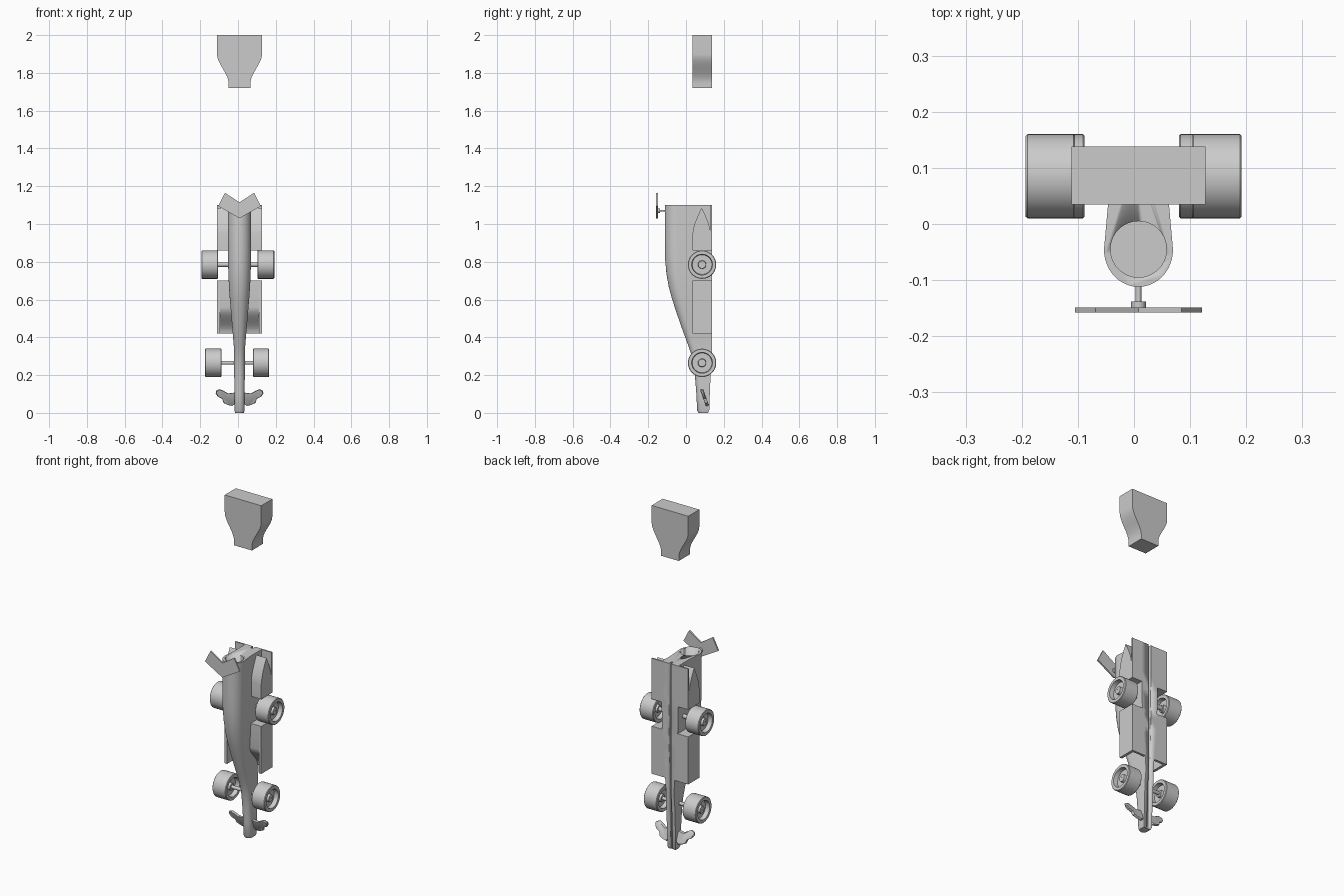
import bpy, bmesh, math
from mathutils import Vector

if "Cube" in bpy.data.objects:
    bpy.data.objects.remove(bpy.data.objects["Cube"])

CX = 0.008          # car centre line
AY = 0.085          # axle height


def finish(name, bm, angle=35):
    bmesh.ops.remove_doubles(bm, verts=bm.verts, dist=1e-6)
    bmesh.ops.recalc_face_normals(bm, faces=bm.faces)
    me = bpy.data.meshes.new(name)
    bm.to_mesh(me)
    bm.free()
    ob = bpy.data.objects.new(name, me)
    bpy.context.collection.objects.link(ob)
    bpy.ops.object.select_all(action='DESELECT')
    ob.select_set(True)
    bpy.context.view_layer.objects.active = ob
    bpy.ops.object.shade_smooth_by_angle(angle=math.radians(angle))
    return ob


def loft(name, rings, closed=False, caps=True):
    bm = bmesh.new()
    vs = [[bm.verts.new(p) for p in r] for r in rings]
    n = len(vs[0])
    pairs = list(zip(vs, vs[1:])) + ([(vs[-1], vs[0])] if closed else [])
    for a, b in pairs:
        for i in range(n):
            bm.faces.new((a[i], a[(i + 1) % n], b[(i + 1) % n], b[i]))
    if caps and not closed:
        bm.faces.new(vs[0])
        bm.faces.new(vs[-1])
    return finish(name, bm)


def prism_x(name, yz, x0, x1):
    return loft(name, [[(x, y, z) for y, z in yz] for x in (x0, x1)])


def prism_y(name, xz, y0, y1):
    return loft(name, [[(x, y, z) for x, z in xz] for y in (y0, y1)])


def box(name, x0, x1, y0, y1, z0, z1):
    return prism_x(name, [(y0, z0), (y1, z0), (y1, z1), (y0, z1)], x0, x1)


def cyl(name, axis, c, r, a, b, n=40):
    rings = []
    for t in (a, b):
        ring = []
        for i in range(n):
            u, v = r * math.cos(math.tau * i / n), r * math.sin(math.tau * i / n)
            ring.append({'x': (t, c[0] + u, c[1] + v),
                         'y': (c[0] + u, t, c[1] + v),
                         'z': (c[0] + u, c[1] + v, t)}[axis])
        rings.append(ring)
    return loft(name, rings)


def cut(ob, cutter):
    m = ob.modifiers.new("cut", 'BOOLEAN')
    m.operation = 'DIFFERENCE'
    m.solver = 'EXACT'
    m.object = cutter
    cutter.hide_render = True
    cutter.hide_viewport = True
    cutter.display_type = 'WIRE'


def scurve(p, q, n=10):
    # first coordinate eases from p to q while the second is linear
    out = []
    for i in range(n + 1):
        t = i / n
        s = t * t * (3 - 2 * t)
        out.append((p[0] + (q[0] - p[0]) * s, p[1] + (q[1] - p[1]) * t))
    return out


# central hull: z, half width, top y, bottom y
stations = [(0.0, .023, .066, .117), (.012, .027, .059, .123), (.1, .027, .055, .126),
            (.2, .028, .047, .130), (.28, .028, .036, .134), (.34, .029, .018, .138),
            (.40, .034, -.004, .138), (.46, .039, -.026, .138), (.53, .045, -.050, .138),
            (.60, .051, -.073, .138), (.67, .056, -.092, .138), (.74, .059, -.104, .138),
            (.82, .061, -.111, .138), (.92, .0615, -.112, .138), (1.1, .0615, -.112, .138)]
rings = []
for z, w, yt, yb in stations:
    yc = yt + w * 1.08
    ring = [(CX + w * math.cos(math.pi * i / 24), yc + (yt - yc) * math.sin(math.pi * i / 24), z)
            for i in range(25)]
    k = 0.88 if z > .3 else 1
    ym = yc + (yb - yc) * .45
    ring += [(CX - w * k, ym, z), (CX - w * k, yb, z), (CX + w * k, yb, z), (CX + w * k, ym, z)]
    rings.append(ring)
hull = loft("hull", rings)
cut(hull, cyl("cartridge_bore_cutter", 'z', (CX, -.045), .05, .81, 1.2))
cut(hull, box("floor_groove_cutter", CX - .007, CX + .007, .115, .2, -.1, 1.2))

# side pods
for s, side in ((-1, "left"), (1, "right")):
    def X(d):
        return CX + s * d
    # front pod: floor, outer wall and scooped intake
    box(side + "_pod_floor", X(.03), X(.119), .124, .138, .42, .70)
    box(side + "_pod_wall", X(.103), X(.119), .035, .138, .42, .70)
    prism_x(side + "_pod_scoop", scurve((.124, .42), (.035, .56)) + [(.035, .70), (.124, .70)],
            X(.03), X(.103))
    # rear pod: floor plate and pointed tail
    box(side + "_rear_floor", X(.03), X(.119), .130, .138, .86, 1.1)
    arch = [(.035, .86), (.035, .95)]
    for i in range(1, 9):
        t = i / 8
        arch.append((.035 + .048 * t ** 1.5, .95 + .135 * t))
    arch += [(.166 - y, z) for y, z in arch[-2::-1]]
    prism_x(side + "_rear_pod", arch, X(.03), X(.119))

    # front wing half, tilted aerofoil with leaf outline
    leaf = [(.02, .05), (.038, .037), (.062, .042), (.085, .053), (.092, .075), (.115, .086),
            (.126, .103), (.125, .118), (.105, .126), (.085, .117), (.06, .103), (.02, .108)]
    cz = [sum(p[i] for p in leaf) / len(leaf) for i in (0, 1)]
    wr = []
    for off, sc in ((-.009, .9), (-.004, 1), (.004, 1), (.009, .9)):
        wr.append([(X(cz[0] + (a - cz[0]) * sc), .111 - (b - .04) * .32 + off,
                    cz[1] + (b - cz[1]) * sc) for a, b in leaf])
    loft(side + "_front_wing", wr)


# wheels: lathed tyre with recessed faces
def wheel(name, x0, x1, z):
    m = (x0 + x1) / 2
    prof = [(x0, .055), (x0, .072), (x0 + .003, .075), (x1 - .003, .075), (x1, .072), (x1, .055),
            (x1 - .025, .052), (x1 - .025, .022), (x1 - .01, .020), (x1 - .01, .004),
            (x0 + .01, .004), (x0 + .01, .020), (x0 + .025, .022), (x0 + .025, .052)]
    n = 48
    loft(name, [[(x, AY + r * math.cos(math.tau * i / n), z + r * math.sin(math.tau * i / n))
                 for x, r in prof] for i in range(n)], closed=True)


wheel("left_front_wheel", -.175, -.088, .265)
wheel("right_front_wheel", .080, .165, .265)
wheel("left_rear_wheel", -.193, -.105, .785)
wheel("right_rear_wheel", .103, .192, .785)
cyl("front_axle", 'x', (AY, .265), .010, -.163, .153, 20)
cyl("rear_axle", 'x', (AY, .785), .012, -.181, .180, 20)

# rear wing: chevron plate on a strut
half = [(.113, 1.095), (.077, 1.165)]
chevron = ([(CX, 1.03)] + [(CX + x, z) for x, z in half] + [(CX, 1.115)]
           + [(CX - x, z) for x, z in half[::-1]])
prism_y("rear_wing", chevron, -.158, -.149)
cyl("rear_wing_strut", 'y', (CX, 1.07), .005, -.150, -.100, 16)
cyl("rear_wing_mount", 'y', (CX, 1.07), .013, -.150, -.138, 24)

# loose bottle-shaped block above the car
edge = [(.058, 1.72)] + scurve((.058, 1.745), (.119, 1.90), 14) + [(.119, 2.0)]
prism_y("loose_block", [(CX + x, z) for x, z in edge] + [(CX - x, z) for x, z in edge[::-1]],
        .035, .138)
